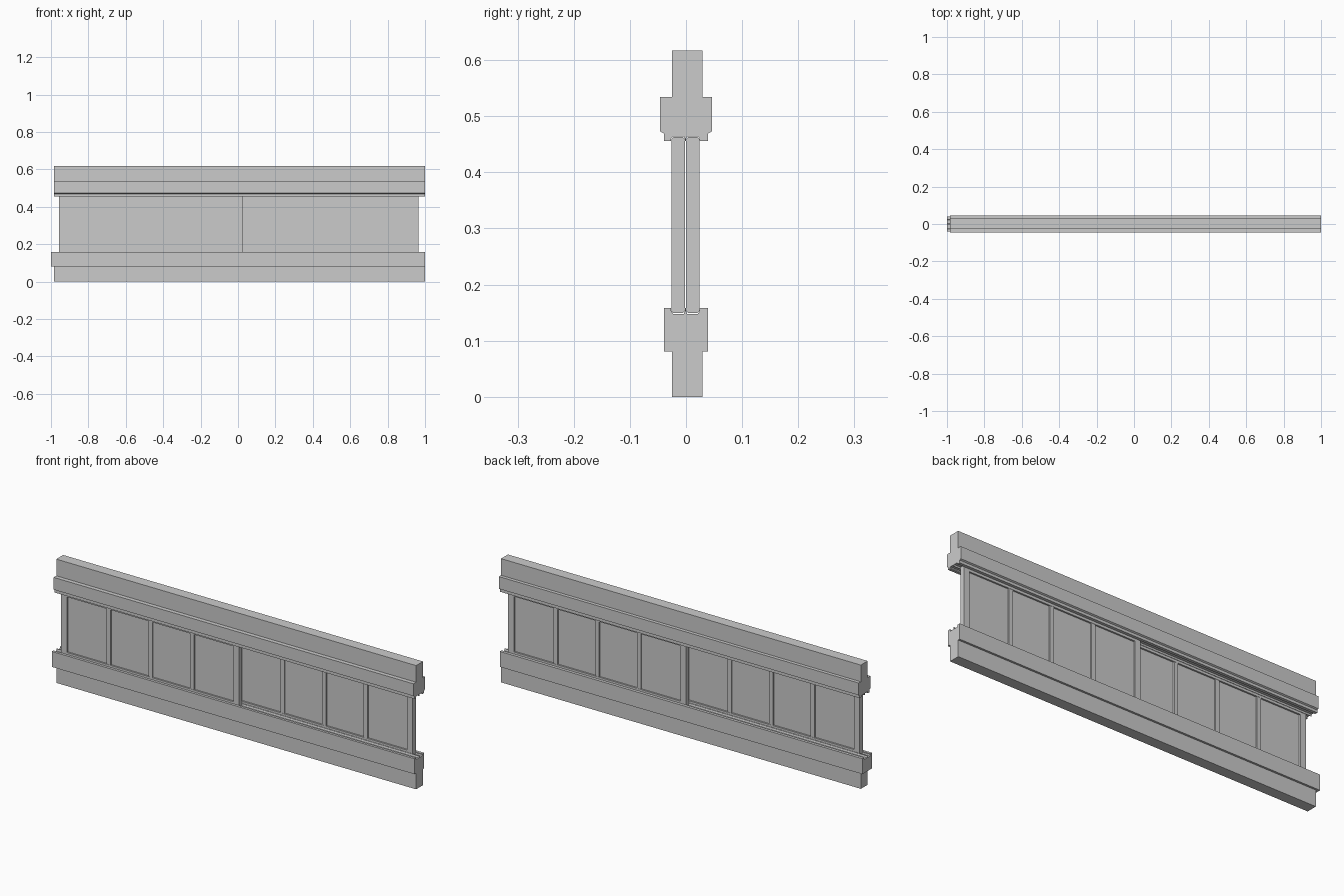
import bpy, bmesh

if "Cube" in bpy.data.objects:
    bpy.data.objects.remove(bpy.data.objects["Cube"])


def add_prism(bm, profile, x0, x1):
    """Extrude a closed (y, z) profile along x."""
    face = bm.faces.new([bm.verts.new((x0, y, z)) for y, z in profile])
    res = bmesh.ops.extrude_face_region(bm, geom=[face])
    verts = [g for g in res["geom"] if isinstance(g, bmesh.types.BMVert)]
    bmesh.ops.translate(bm, verts=verts, vec=(x1 - x0, 0, 0))


def rect(y0, y1, z0, z1):
    return [(y0, z0), (y1, z0), (y1, z1), (y0, z1)]


def make(name, prisms):
    bm = bmesh.new()
    for profile, x0, x1 in prisms:
        add_prism(bm, profile, x0, x1)
    bmesh.ops.recalc_face_normals(bm, faces=bm.faces)
    mesh = bpy.data.meshes.new(name)
    bm.to_mesh(mesh)
    bm.free()
    obj = bpy.data.objects.new(name, mesh)
    bpy.context.collection.objects.link(obj)
    return obj


def grooves(z, depth):
    """Two chamfered sliding tracks, listed from front to back."""
    d, c = z + depth, z + depth * 0.5
    return [(-0.0265, z), (-0.0265, c), (-0.023, d), (-0.004, d), (-0.002, c), (-0.002, z),
            (0.0, z), (0.0, c), (0.002, d), (0.021, d), (0.0245, c), (0.0245, z)]


# Upper rail: moulded head with two tracks underneath
upper = [(-0.039, 0.456)] + grooves(0.456, 0.008) + [
    (0.039, 0.456), (0.039, 0.469), (0.046, 0.473), (0.046, 0.534), (0.029, 0.534),
    (0.029, 0.617), (-0.025, 0.617), (-0.025, 0.534), (-0.046, 0.534), (-0.046, 0.473),
    (-0.039, 0.469)]
make("upper_rail", [(upper, -0.985, 1.0)])

# Lower sill with tracks on top, and the base beam below it
sill = [(-0.039, 0.158)] + grooves(0.158, -0.01) + [
    (0.039, 0.158), (0.039, 0.081), (-0.039, 0.081)]
make("lower_sill", [(sill, -1.0, 1.0)])
make("base_beam", [(rect(-0.025, 0.029, 0, 0.081), -0.985, 1.0)])


# Sliding screens: frame, three muntins, recessed board
def screen(name, x0, y0, y1):
    x1, stile = x0 + 0.981, 0.0315
    lo, hi, c = 0.149, 0.463, 0.004
    zi0, zi1 = 0.168, 0.444
    xa, xb = x0 + stile, x1 - stile
    side = [(y0 + c, lo), (y1 - c, lo), (y1, lo + c), (y1, hi - c),
            (y1 - c, hi), (y0 + c, hi), (y0, hi - c), (y0, lo + c)]
    bottom = [(y0 + c, lo), (y1 - c, lo), (y1, lo + c), (y1, zi0), (y0, zi0), (y0, lo + c)]
    top = [(y0, zi1), (y1, zi1), (y1, hi - c), (y1 - c, hi), (y0 + c, hi), (y0, hi - c)]
    make(name + "_frame", [(side, x0, xa), (side, xb, x1), (bottom, xa, xb), (top, xa, xb)])
    step = (xb - xa) / 4
    make(name + "_muntins", [(rect(y0 + 0.001, y1 - 0.001, zi0, zi1),
                              xa + i * step - 0.011, xa + i * step + 0.011) for i in (1, 2, 3)])
    make(name + "_board", [(rect(y0 + 0.008, y1 - 0.008, zi0, zi1), xa, xb)])


screen("front_screen", -0.957, -0.026, -0.002)
screen("back_screen", -0.017, 0.0, 0.024)
